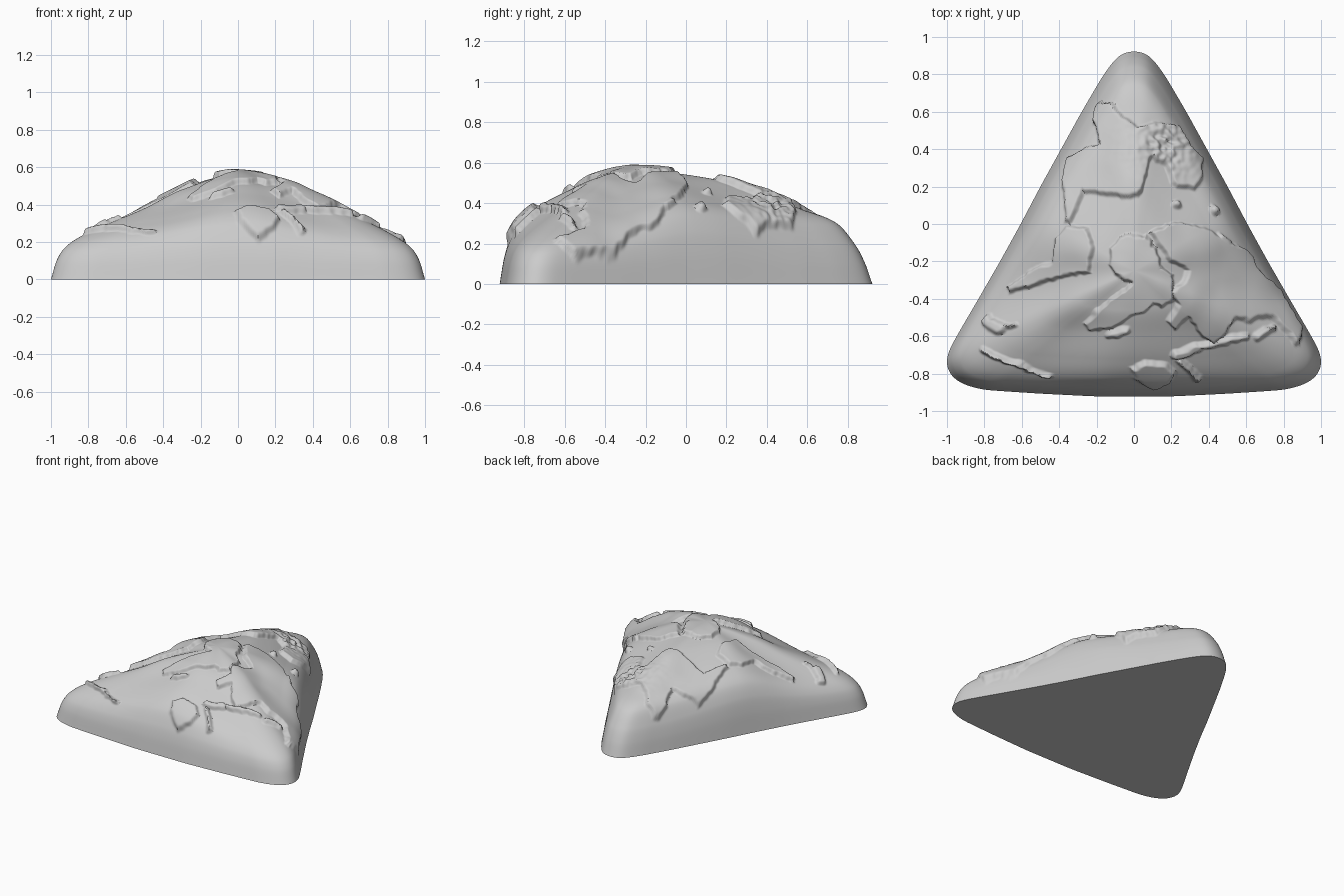
import bpy, bmesh, math
from mathutils import Vector, noise

if "Cube" in bpy.data.objects:
    bpy.data.objects.remove(bpy.data.objects["Cube"])

CENTRE = Vector((0, -0.25))
SPOKES, RINGS = 480, 150

# Rounded triangular footprint: right half, mirrored for the left
half = [(0, .93), (.07, .915), (.12, .86), (.175, .78), (.28, .6), (.39, .4), (.5, .2),
        (.605, 0), (.715, -.2), (.83, -.4), (.935, -.58), (.99, -.68), (1.005, -.75),
        (.97, -.82), (.9, -.86), (.8, -.885), (.5, -.905), (.2, -.92), (0, -.92)]
outline = [Vector(p) for p in half] + [Vector((-x, y)) for x, y in half[-2:0:-1]]

# Dome heights along six directions, at the fractions TS from centre to rim
TS = [0, .3, .5, .7, .85, .93, .97, 1]
PROFILES = [(-26.6, [.56, .49, .40, .305, .225, .165, .10, 0]),   # right corner
            (30, [.56, .53, .48, .42, .355, .26, .15, 0]),        # right side
            (90, [.56, .525, .46, .37, .30, .19, .10, 0]),        # rear corner
            (150, [.56, .53, .48, .42, .355, .26, .15, 0]),       # left side
            (206.6, [.56, .48, .38, .295, .225, .165, .10, 0]),   # left corner
            (270, [.56, .52, .46, .39, .31, .21, .12, 0]),        # front
            (333.4, [.56, .49, .40, .305, .225, .165, .10, 0])]

# Land outlines, in hundredths of a unit
land_a = [(-22, 55), (-18, 65), (-11, 64), (-6, 58), (2, 52), (10, 54), (24, 52), (29, 42),
          (36, 34), (36, 24), (32, 18), (22, 20), (16, 30), (9, 35), (6, 24), (3, 15),
          (-7, 14), (-20, 16), (-27, 17), (-30, 8), (-33, 0), (-37, 1), (-37, 12),
          (-38, 24), (-35, 36), (-26, 40), (-18, 43)]
land_b = [(-36, -1), (-25, -2), (-22, -10), (-23, -25), (-30, -28), (-40, -28), (-50, -32),
          (-66, -37), (-67, -33), (-55, -25), (-43, -20), (-42, -8)]
land_c = [(-13, -13), (-5, -6), (6, -6), (12, -13), (15, -25), (16, -37), (8, -45), (-3, -50),
          (-12, -56), (-24, -56), (-27, -53), (-20, -46), (-10, -38), (-2, -31), (-10, -27),
          (-13, -22)]
land_d = [(8, -5), (17, 0), (33, 0), (48, -8), (59, -14), (68, -26), (78, -37), (89, -56),
          (88, -64), (80, -58), (72, -50), (62, -52), (54, -50), (48, -60), (42, -64),
          (35, -58), (29, -50), (22, -56), (18, -52), (23, -42), (20, -35), (26, -31),
          (28, -24), (19, -20), (12, -11)]
land_e = [(13, -21), (20, -27), (22, -40), (15, -44), (9, -41)]
land_f = [(-2, -77), (5, -73), (17, -74), (22, -79), (20, -84), (10, -87), (1, -83)]
lands = [[(x / 100, y / 100) for x, y in p]
         for p in (land_a, land_b, land_c, land_d, land_e, land_f)]
boxes = [(min(x for x, _ in p) - .04, max(x for x, _ in p) + .04,
          min(y for _, y in p) - .04, max(y for _, y in p) + .04) for p in lands]

# Islands: x1, y1, x2, y2, radius
islands = [(-.12, -.59, -.04, -.56, .02), (.22, -.70, .34, -.66, .025), (.36, -.65, .6, -.6, .018),
           (.66, -.6, .74, -.56, .018), (.24, -.73, .34, -.82, .018), (.23, .1, .23, .1, .025),
           (.43, .07, .43, .07, .025), (.46, -.07, .5, -.1, .02), (.84, -.6, .86, -.62, .02),
           (-.78, -.52, -.72, -.56, .03), (-.72, -.56, -.63, -.54, .012),
           (-.8, -.68, -.6, -.76, .016), (-.6, -.76, -.45, -.81, .012)]


def seg_dist(x, y, x1, y1, x2, y2):
    dx, dy = x2 - x1, y2 - y1
    k = max(0, min(1, ((x - x1) * dx + (y - y1) * dy) / (dx * dx + dy * dy + 1e-9)))
    return math.hypot(x - x1 - k * dx, y - y1 - k * dy)


def inside_depth(x, y, poly):
    """Distance to the coast, positive on land."""
    best, inside = 9, False
    for (x1, y1), (x2, y2) in zip(poly, poly[1:] + poly[:1]):
        best = min(best, seg_dist(x, y, x1, y1, x2, y2))
        if (y1 > y) != (y2 > y) and x < x1 + (y - y1) * (x2 - x1) / (y2 - y1):
            inside = not inside
    return best if inside else -best


def land_height(x, y):
    p = Vector((x * 11, y * 11, 0))
    wx = x + .014 * noise.noise(p) + .007 * noise.noise(p * 2.7)
    wy = y + .014 * noise.noise(p + Vector((9, 4, 2))) + .007 * noise.noise(p * 2.7 + Vector((3, 7, 1)))
    d = -1
    for poly, (xa, xb, ya, yb) in zip(lands, boxes):
        if xa < wx < xb and ya < wy < yb:
            d = max(d, inside_depth(wx, wy, poly))
    for x1, y1, x2, y2, r in islands:
        d = max(d, r - seg_dist(wx, wy, x1, y1, x2, y2))
    k = max(0, min(1, (d + .008) / .024))
    rough = math.exp(-((x - .16) ** 2 + (y - .43) ** 2) / .02)   # broken archipelago
    relief = .03 + .006 * noise.noise(p * .6) + .022 * rough * noise.noise(p * 3)
    return k * k * (3 - 2 * k) * max(.004, relief)


def hermite(zs, t):
    n = len(TS)
    i = max(j for j in range(n - 1) if TS[j] <= t)

    def slope(j):
        if j == 0:
            return 0
        a, b = j - 1, min(j + 1, n - 1)
        return (zs[b] - zs[a]) / (TS[b] - TS[a])
    h = TS[i + 1] - TS[i]
    u = (t - TS[i]) / h
    return ((2 * u**3 - 3 * u**2 + 1) * zs[i] + (u**3 - 2 * u**2 + u) * h * slope(i)
            + (3 * u**2 - 2 * u**3) * zs[i + 1] + (u**3 - u**2) * h * slope(i + 1))


def profile_at(angle):
    a = math.degrees(angle)
    if a < -26.6:
        a += 360
    for (a1, p1), (a2, p2) in zip(PROFILES, PROFILES[1:]):
        if a1 <= a <= a2:
            k = .5 - .5 * math.cos(math.pi * (a - a1) / (a2 - a1))
            return [u + (v - u) * k for u, v in zip(p1, p2)]
    return PROFILES[0][1]


def even_rim():
    """Evenly spaced, softened rim fitted to the footprint size."""
    loop = outline + outline[:1]
    lens = [(b - a).length for a, b in zip(loop, loop[1:])]
    step, pts, i, acc = sum(lens) / SPOKES, [], 0, 0
    for s in range(SPOKES):
        while i < len(lens) - 1 and s * step > acc + lens[i]:
            acc += lens[i]
            i += 1
        pts.append(loop[i].lerp(loop[i + 1], (s * step - acc) / lens[i]))
    for _ in range(14):
        pts = [(pts[j - 1] + pts[j] * 2 + pts[(j + 1) % SPOKES]) / 4 for j in range(SPOKES)]
    mx = max(p.x for p in pts)
    lo, hi = min(p.y for p in pts), max(p.y for p in pts)
    return [Vector((p.x / mx, -.922 + 1.844 * (p.y - lo) / (hi - lo))) for p in pts]


# Smooth dome: spokes from the centre to the rim
rim = even_rim()
profiles = [profile_at(math.atan2(*(p - CENTRE).yx)) for p in rim]
bm = bmesh.new()
top = bm.verts.new((*CENTRE, .56))
rings = []
for i in range(1, RINGS + 1):
    t = 1 - (1 - i / RINGS) ** 1.25
    rings.append([bm.verts.new((*CENTRE.lerp(p, t), hermite(z, t))) for p, z in zip(rim, profiles)])
for j in range(SPOKES):
    k = (j + 1) % SPOKES
    bm.faces.new((top, rings[0][k], rings[0][j]))
    for a, b in zip(rings, rings[1:]):
        bm.faces.new((a[j], a[k], b[k], b[j]))
bmesh.ops.recalc_face_normals(bm, faces=bm.faces)
bm.normal_update()
if top.normal.z < 0:
    bmesh.ops.reverse_faces(bm, faces=bm.faces)
    bm.normal_update()

# Raised land, pushed out along the dome's normals
moves = [(v, v.normal * land_height(v.co.x, v.co.y)) for v in bm.verts if v.co.z > .1]
for v, offset in moves:
    v.co += offset

# Flat underside
base = bm.faces.new(rings[-1])
base.normal_update()
if base.normal.z > 0:
    base.normal_flip()

mesh = bpy.data.meshes.new("relief_dome")
bm.to_mesh(mesh)
bm.free()
dome = bpy.data.objects.new("relief_dome", mesh)
bpy.context.collection.objects.link(dome)
bpy.context.view_layer.objects.active = dome
dome.select_set(True)
bpy.ops.object.shade_smooth_by_angle(angle=math.radians(50))
